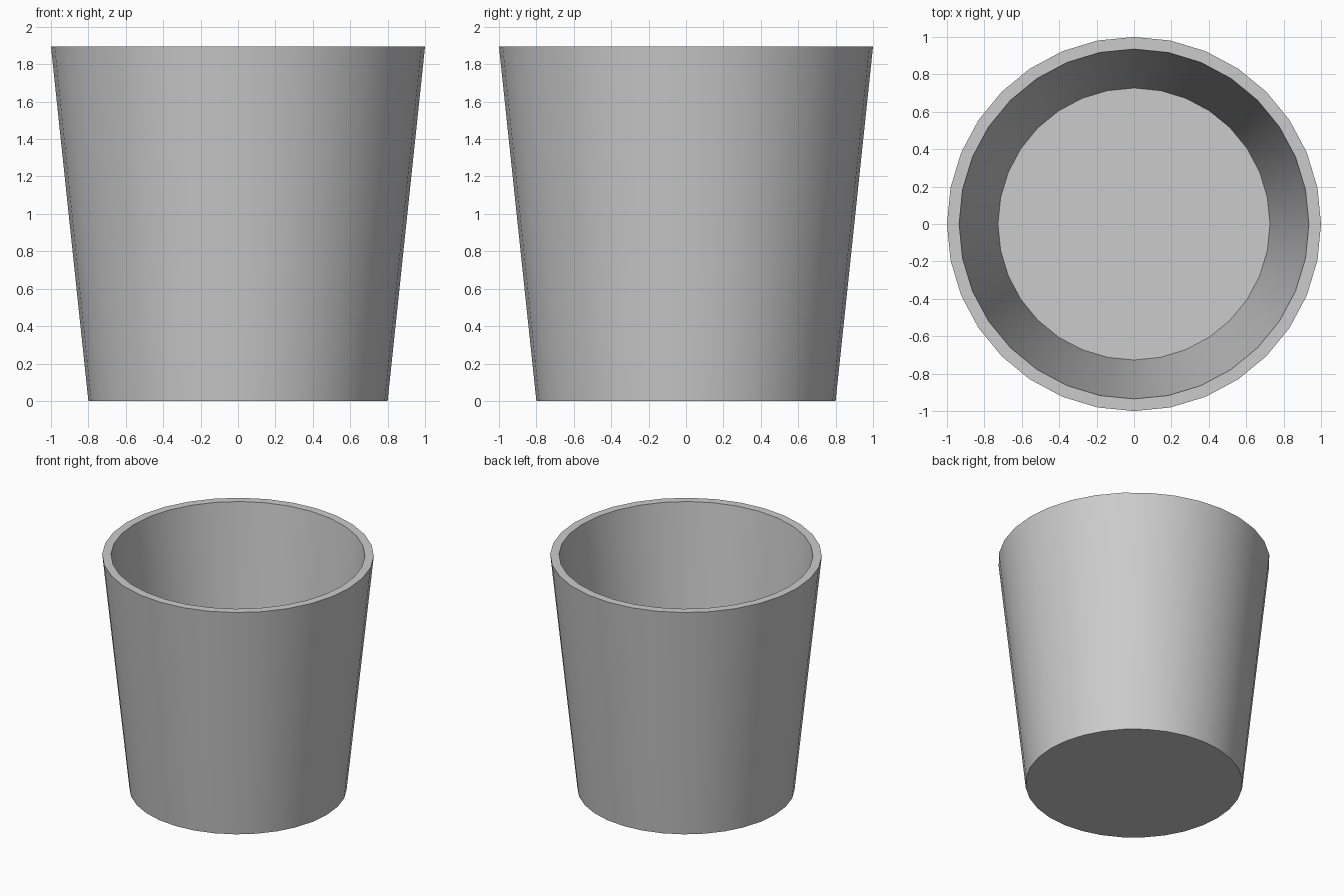
import bpy, bmesh
from math import cos, sin, tau, radians

if "Cube" in bpy.data.objects:
    bpy.data.objects.remove(bpy.data.objects["Cube"])

SIDES = 32
# Profile (radius, z): outer base, outer rim, inner rim, inner floor
PROFILE = [(0.80, 0.0), (1.0, 1.895), (0.935, 1.895), (0.727, 0.05)]

bm = bmesh.new()
rings = [[bm.verts.new((r * cos(tau * i / SIDES), r * sin(tau * i / SIDES), z))
          for i in range(SIDES)] for r, z in PROFILE]

# Outer wall, rim and inner wall
for a, b in zip(rings, rings[1:]):
    for i in range(SIDES):
        j = (i + 1) % SIDES
        bm.faces.new((a[i], a[j], b[j], b[i]))

# Underside and inside floor
bm.faces.new(rings[0][::-1])
bm.faces.new(rings[-1])
bmesh.ops.recalc_face_normals(bm, faces=bm.faces)

mesh = bpy.data.meshes.new("tapered_pot")
bm.to_mesh(mesh)
bm.free()
pot = bpy.data.objects.new("tapered_pot", mesh)
bpy.context.collection.objects.link(pot)

# Smooth walls with crisp rim and base edges
bpy.context.view_layer.objects.active = pot
pot.select_set(True)
bpy.ops.object.shade_smooth_by_angle(angle=radians(30))
